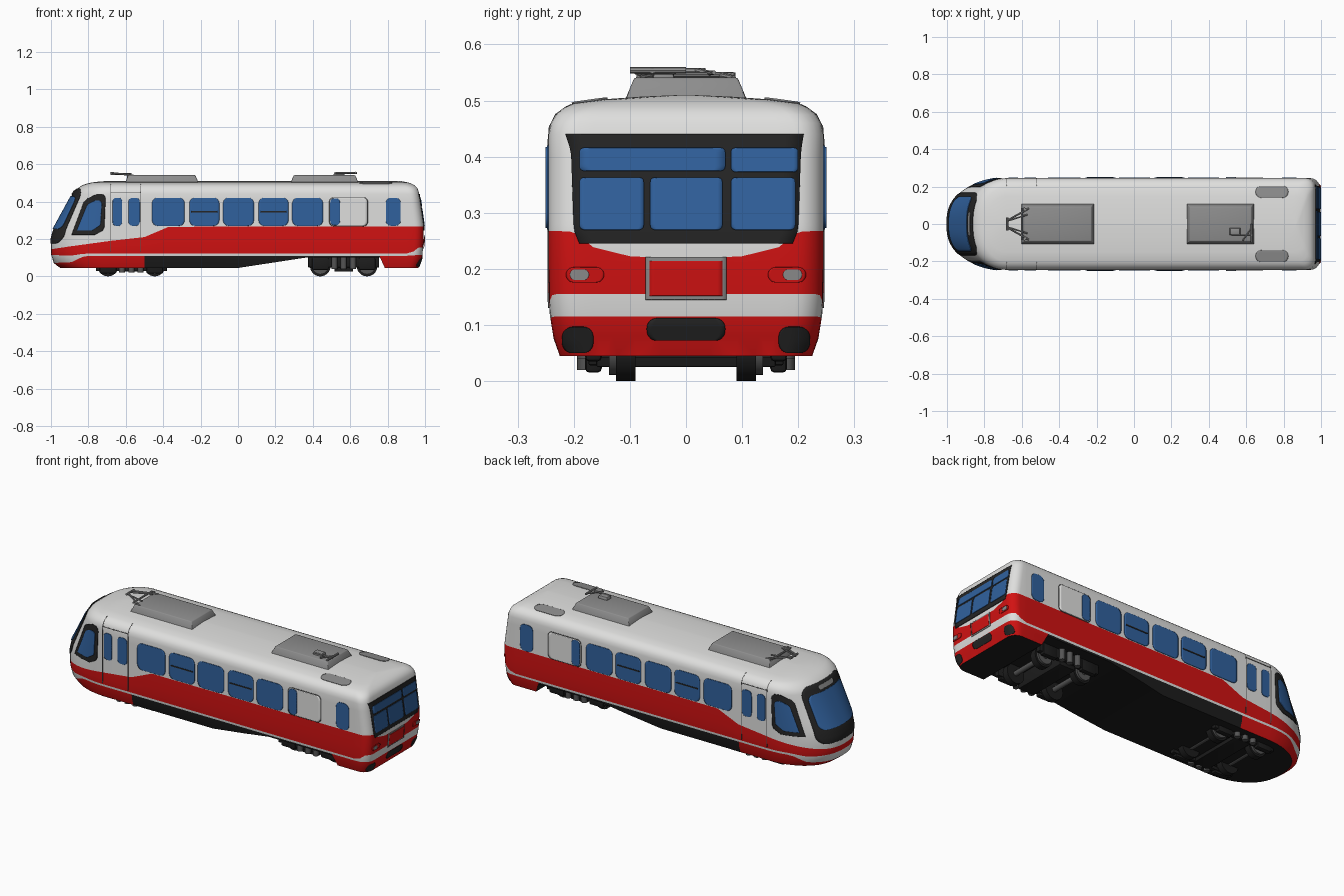
import bpy, bmesh, math
from mathutils import Vector, Matrix

if "Cube" in bpy.data.objects:
    bpy.data.objects.remove(bpy.data.objects["Cube"])

def material(name, r, g, b):
    m = bpy.data.materials.new(name)
    m.diffuse_color = (r, g, b, 1)
    m.use_nodes = True
    m.node_tree.nodes["Principled BSDF"].inputs["Base Color"].default_value = m.diffuse_color
    return m

WHITE = material("white paint", .74, .74, .73)
RED = material("red paint", .64, .006, .006)
BLACK = material("underframe black", .012, .012, .012)
TRIM = material("dark window trim", .018, .018, .018)
GLASS = material("blue glass", .03, .12, .34)
GREY = material("equipment grey", .27, .27, .27)
METAL = material("dark metal", .09, .09, .09)

def finish(name, bm, mats, angle=35):
    me = bpy.data.meshes.new(name)
    bm.to_mesh(me)
    bm.free()
    ob = bpy.data.objects.new(name, me)
    bpy.context.collection.objects.link(ob)
    for m in mats:
        me.materials.append(m)
    bpy.ops.object.select_all(action='DESELECT')
    ob.select_set(True)
    bpy.context.view_layer.objects.active = ob
    bpy.ops.object.shade_smooth_by_angle(angle=math.radians(angle))
    return ob

def lerp_table(t, x):
    if x <= t[0][0]:
        return t[0][1]
    for (a, b), (c, d) in zip(t, t[1:]):
        if x <= c:
            return b + (d - b) * (x - a) / (c - a)
    return t[-1][1]

# Body shape: half width, nose position and rear position by height
WIDTH = [(.045, .225), (.07, .235), (.12, .243), (.15, .245), (.44, .245), (.46, .241), (.475, .232),
         (.487, .218), (.495, .2), (.502, .15), (.507, .08), (.51, .01)]
NOSE = [(.045, -.95), (.07, -.985), (.12, -1), (.2, -1), (.25, -.985), (.46, -.87), (.49, -.83),
        (.505, -.77), (.51, -.7)]
REAR = [(.045, .965), (.1, .985), (.2, .993), (.27, .993), (.45, .968), (.48, .955), (.5, .92), (.51, .87)]
NOSE_END = -.68
width = lambda z: lerp_table(WIDTH, z)
nose = lambda z: lerp_table(NOSE, z)
rear = lambda z: lerp_table(REAR, z)

def nose_x(y, z):
    f = min(1, abs(y) / width(z))
    return nose(z) + (NOSE_END - nose(z)) * (1 - math.sqrt(1 - f ** 2.5))

def side_y(x, z):
    t = min(1, max(0, (x - nose(z)) / (NOSE_END - nose(z))))
    return width(z) * (1 - (1 - t) ** 2) ** .4

def rear_x(y, z):
    r = min(.05, width(z))
    d = max(0, abs(y) - (width(z) - r))
    return rear(z) - r + math.sqrt(max(0, r * r - d * d))

def roof_z(y):
    return lerp_table([(w, z) for z, w in reversed(WIDTH[4:])], abs(y))

# Ring stations from nose tip round one side to rear centre
XS = [-.6, -.5, -.37, -.2, 0, .2, .36, .55, .76, .785, .9]
def half_ring(z):
    pts, w, r = [], width(z), min(.05, width(z))
    for i in range(15):
        y = w * math.sin(i / 14 * math.pi / 2)
        pts.append((nose_x(y, z), y))
    xe = rear(z) - r
    pts += [(min(x, xe - .005 * (len(XS) - i)), w) for i, x in enumerate(XS)]
    pts += [(xe + r * math.sin(a), w - r + r * math.cos(a)) for a in [k * math.pi / 12 for k in range(7)]]
    pts += [(rear(z), (w - r) * k) for k in (.85, .7, .5, .25, 0)]
    return pts

BOTTOM = [(0, .045), (.36, .1), (.76, .1), (.785, .045)]
STRIPE_LOW = [(-1, .072), (-.9, .075), (-.82, .11), (.93, .11), (.97, .115)]
STRIPE_TOP = [(-1, .115), (-.9, .11), (-.82, .122), (.93, .122), (.97, .155)]
RED_TOP = [(-1, .145), (-.9, .16), (-.68, .19), (-.5, .21), (-.37, .265), (1, .268)]
RED_REAR = [(0, .22), (.1, .222), (.17, .24), (.2, .267)]

def levels(x, y):
    red = lerp_table(RED_REAR, abs(y)) if x > .98 else lerp_table(RED_TOP, x)
    low, top = lerp_table(STRIPE_LOW, x), lerp_table(STRIPE_TOP, x)
    base = lerp_table(BOTTOM, x)
    rows = [base, base + (low - base) * .5, low, top, top + (red - top) * .5, red]
    rows += [red + (.3 - red) * k for k in (.33, .67, 1)]
    return rows + [.35, .4] + [z for z, _ in WIDTH[4:]]

# Car body shell
bm = bmesh.new()
nominal = half_ring(.2)
sides = []
for sg in (1, -1):
    cols = []
    for i, (x, y) in enumerate(nominal):
        col = []
        for z in levels(x, y):
            px, py = half_ring(z)[i]
            col.append(bm.verts.new((px, py * sg, z)))
        cols.append(col)
    sides.append(cols)
    for i in range(len(cols) - 1):
        xm = (nominal[i][0] + nominal[i + 1][0]) / 2
        for j in range(len(cols[0]) - 1):
            f = bm.faces.new((cols[i][j], cols[i + 1][j], cols[i + 1][j + 1], cols[i][j + 1]))
            if j < 2:
                f.material_index = 2 if -.5 < xm < .77 else 1
            elif j in (3, 4):
                f.material_index = 1
for i in range(len(nominal) - 1):
    for j in (0, -1):
        a, b = sides[0], sides[1]
        f = bm.faces.new((a[i][j], a[i + 1][j], b[i + 1][j], b[i][j]))
        f.material_index = 2 if j == 0 else 0
bmesh.ops.remove_doubles(bm, verts=bm.verts, dist=1e-5)
bmesh.ops.recalc_face_normals(bm, faces=bm.faces)
finish("car_body", bm, [WHITE, RED, BLACK])

# Thin plates that follow the body surface
def rounded(a0, a1, b0, b1, r=0):
    def edges(b):
        d = max(0, r - min(b - b0, b1 - b))
        k = r - math.sqrt(max(0, r * r - d * d))
        return a0 + k, a1 - k
    return edges, b0, b1

def plate(name, shape, place, out, mat, n=14, m=14):
    edges, b0, b1 = shape
    bm = bmesh.new()
    grid = []
    for i in range(n + 1):
        b = (b0 + b1) / 2 - (b1 - b0) / 2 * math.cos(math.pi * i / n)
        lo, hi = edges(b)
        grid.append([bm.verts.new(place(lo + (hi - lo) * k / m, b)) for k in range(m + 1)])
    for i in range(n):
        for k in range(m):
            bm.faces.new((grid[i][k], grid[i][k + 1], grid[i + 1][k + 1], grid[i + 1][k]))
    bm.normal_update()
    if sum((f.normal * f.calc_area() for f in bm.faces), Vector()).dot(Vector(out)) < 0:
        bmesh.ops.reverse_faces(bm, faces=bm.faces)
    ob = finish(name, bm, [mat])
    s = ob.modifiers.new("thickness", 'SOLIDIFY')
    s.thickness, s.offset = .003, -1

def side_plate(name, shape, mat, off=.003):
    for sg, tag in ((-1, "right"), (1, "left")):
        plate(f"{name}_{tag}", shape, lambda x, z: (x, sg * (side_y(x, z) + off), z), (0, sg, 0), mat)

def rear_plate(name, shape, mat, off=.003):
    plate(name, shape, lambda y, z: (rear_x(y, z) + off, y, z), (1, 0, 0), mat)

def nose_plate(name, shape, mat, off=.003):
    plate(name, shape, lambda y, z: (nose_x(y, z) - off, y, z + off * .5), (-1, 0, 0), mat, 18, 24)

# Side windows, window bars, door panel and door seams
for i, (a, b) in enumerate([(-.67, -.62), (-.585, -.525), (-.46, -.285), (-.26, -.1), (-.08, .085),
                            (.11, .27), (.29, .455), (.79, .87)]):
    side_plate(f"side_window_{i}", rounded(a, b, .27, .42, min(.03, (b - a) * .35)), GLASS)
for a, b in ((-.25, -.11), (.12, .26)):
    side_plate("window_bar", rounded(a, b, .342, .349), TRIM, .005)
side_plate("door_panel_outline", rounded(.487, .695, .267, .423, .025), METAL, .0015)
side_plate("door_panel", rounded(.491, .691, .271, .419, .022), WHITE, .003)
side_plate("door_panel_window", rounded(.493, .545, .273, .417, .02), GLASS, .005)
for x in (-.68, -.52):
    side_plate("door_seam", rounded(x - .002, x + .002, .13, .494), METAL, .002)
side_plate("door_header_seam", rounded(-.68, -.52, .448, .452), METAL, .002)

# Cab side windows
def tabled(lo, hi):
    return (lambda z: (lerp_table(lo, z), lerp_table(hi, z))), lo[0][0], lo[-1][0]
side_plate("cab_window_trim", tabled([(.222, -.89), (.41, -.82), (.44, -.755)],
           [(.222, -.765), (.25, -.715), (.425, -.708), (.44, -.725)]), TRIM)
side_plate("cab_window", tabled([(.245, -.862), (.385, -.805), (.405, -.765)],
           [(.245, -.78), (.275, -.735), (.395, -.728), (.405, -.74)]), GLASS, .006)

# Windscreen
nose_plate("windscreen_trim", rounded(-.168, .168, .175, .468, .05), TRIM)
nose_plate("windscreen", rounded(-.148, .148, .25, .425, .03), GLASS, .007)
nose_plate("top_headlamp", rounded(-.065, .065, .436, .456, .01), GREY, .007)

# Rear window group, lamps, hatch frame and lower vents
rear_plate("rear_window_trim", tabled([(.245, -.19), (.27, -.2), (.41, -.205), (.44, -.215)],
           [(.245, .19), (.27, .2), (.41, .205), (.44, .21)]), TRIM)
for i, (a, b, c, d) in enumerate([(-.19, .07, .375, .416), (.08, .2, .373, .416), (-.19, -.075, .27, .363),
                                  (-.064, .065, .27, .363), (.08, .195, .27, .363)]):
    rear_plate(f"rear_window_{i}", rounded(a, b, c, d, .008), GLASS, .006)
rear_plate("rear_hatch_frame", rounded(-.072, .072, .145, .221), GREY, .004)
rear_plate("rear_hatch", rounded(-.065, .065, .152, .214), RED, .006)
rear_plate("rear_vent_centre", rounded(-.07, .07, .072, .112, .018), TRIM)
for s in (-1, 1):
    rear_plate("rear_lamp", rounded(s * .18 - .034, s * .18 + .034, .176, .203, .0135), RED, .005)
    rear_plate("rear_lamp_lens", rounded(s * .19 - .017, s * .19 + .017, .18, .199, .0095), GREY, .007)
    rear_plate("rear_vent_side", rounded(s * .193 - .028, s * .193 + .028, .05, .096, .018), TRIM)
    plate("roof_vent", rounded(.65, .825, s * .172 - .032, s * .172 + .032, .031),
          lambda x, y: (x, y, roof_z(y) + .003), (0, 0, 1), GREY)

# Solid helpers
def box(name, x0, x1, y0, y1, z0, z1, mat, taper=0, bevel=.004):
    bm = bmesh.new()
    bmesh.ops.create_cube(bm, size=1)
    for v in bm.verts:
        k = taper if v.co.z > 0 else 0
        v.co = ((x0 + k if v.co.x < 0 else x1 - k), (y0 + k if v.co.y < 0 else y1 - k),
                (z0 if v.co.z < 0 else z1))
    bmesh.ops.bevel(bm, geom=bm.edges[:], offset=bevel, segments=2, affect='EDGES', profile=.5)
    finish(name, bm, [mat])

def rod(name, p, q, r, mat, seg=8):
    p, q = Vector(p), Vector(q)
    d = q - p
    rot = d.to_track_quat('Z', 'Y').to_matrix().to_4x4()
    bm = bmesh.new()
    bmesh.ops.create_cone(bm, cap_ends=True, segments=seg, radius1=r, radius2=r, depth=d.length,
                          matrix=Matrix.Translation((p + q) / 2) @ rot)
    finish(name, bm, [mat])

# Roof equipment pods
box("front_roof_pod", -.605, -.21, -.11, .11, .498, .541, GREY, .018)
box("rear_roof_pod", .28, .645, -.11, .11, .498, .541, GREY, .018)

# Front current collector
for s in (-1, 1):
    rod("collector_lower_arm", (-.56, s * .085, .54), (-.675, s * .02, .553), .005, GREY)
    rod("collector_upper_arm", (-.57, s * .05, .55), (-.68, s * .015, .545), .004, GREY)
    rod("collector_base", (-.585, s * .08, .515), (-.585, s * .08, .55), .008, GREY)
rod("collector_head", (-.678, -.035, .552), (-.678, .035, .552), .006, GREY)
rod("collector_cross_bar", (-.6, -.085, .546), (-.6, .085, .546), .005, GREY)

# Rear folded collector
box("rear_collector_box", .51, .57, -.06, -.02, .538, .556, GREY, .004)
rod("rear_collector_arm", (.52, -.06, .553), (.635, -.06, .553), .005, GREY)
rod("rear_collector_head", (.63, -.1, .554), (.63, .0, .554), .006, GREY)
rod("rear_collector_link", (.58, -.09, .55), (.63, -.02, .55), .004, GREY)

# Bogies: wheels, axles, side frames and springs
for tag, c, h in (("front", -.57, .02), ("rear", .565, .04)):
    for dx in (-.125, .125):
        rod(f"{tag}_axle", (c + dx, -.17, .055), (c + dx, .17, .055), .014, METAL, 12)
        for s in (-1, 1):
            rod(f"{tag}_wheel", (c + dx, s * .09, .055), (c + dx, s * .125, .055), .055, BLACK, 28)
            rod(f"{tag}_wheel_rim", (c + dx, s * .125, .055), (c + dx, s * .137, .055), .044, METAL, 28)
            box(f"{tag}_axle_box", c + dx - .045, c + dx + .045, s * .165 - .015, s * .165 + .015,
                h - .005, .1, BLACK, 0, .008)
    for s in (-1, 1):
        box(f"{tag}_side_frame", c - .19, c + .19, s * .16 - .014, s * .16 + .014, h + .008, .115, BLACK)
        for k in (-.05, 0, .05):
            rod(f"{tag}_spring", (c + k, s * .178, h), (c + k, s * .178, .105), .016, METAL, 12)
    box(f"{tag}_cross_beam", c - .05, c + .05, -.16, .16, .025, .11, BLACK)
